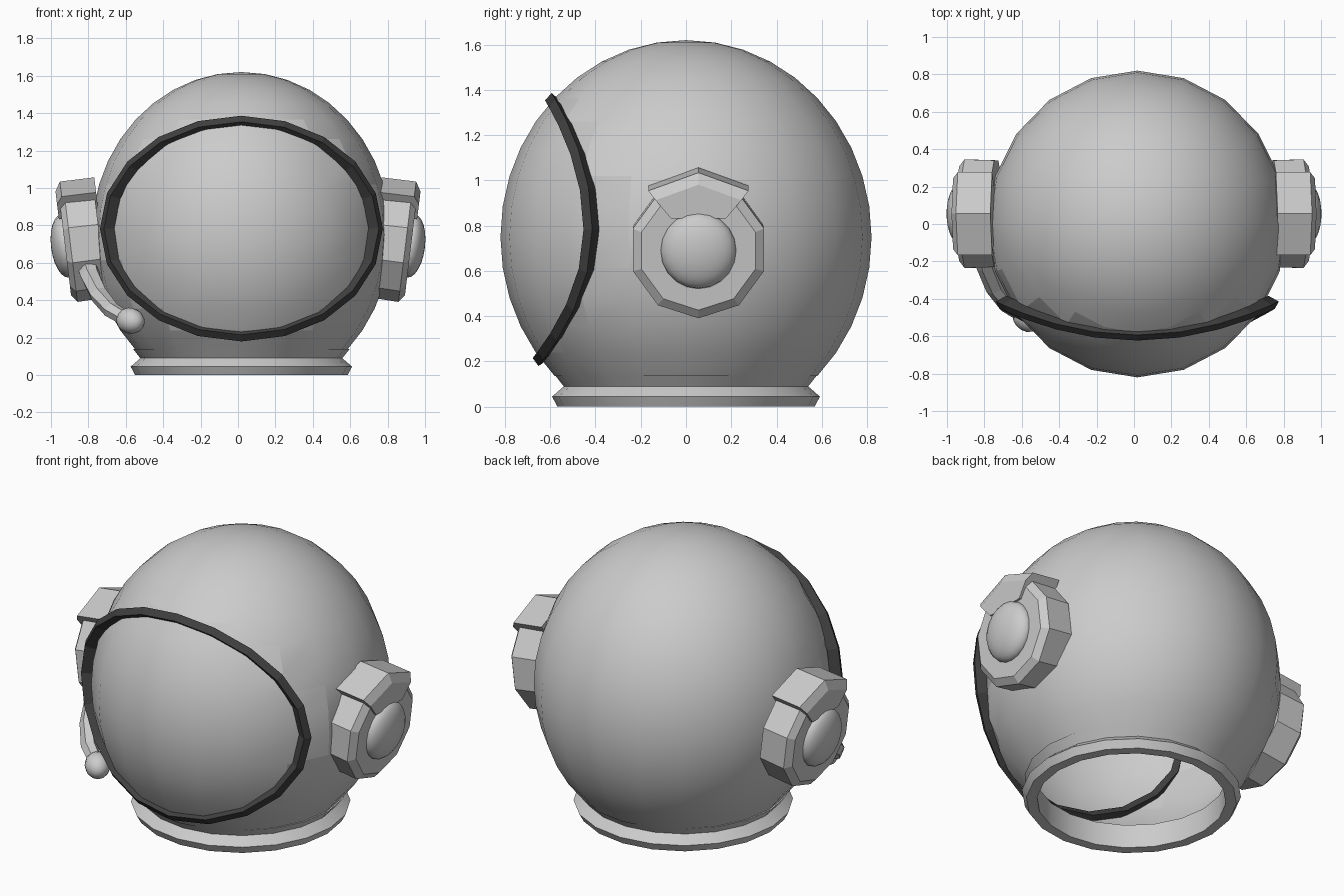
import bpy, bmesh, math
from mathutils import Vector, Matrix

if "Cube" in bpy.data.objects:
    bpy.data.objects.remove(bpy.data.objects["Cube"])

CX = 0.018                                   # body centre line
C, R = Vector((CX, 0, 0.75)), Vector((0.80, 0.82, 0.87))
SEG = 20


def make(name, bm, smooth=None, mat=None):
    bmesh.ops.remove_doubles(bm, verts=bm.verts, dist=1e-4)
    bmesh.ops.recalc_face_normals(bm, faces=bm.faces)
    me = bpy.data.meshes.new(name)
    bm.to_mesh(me)
    bm.free()
    ob = bpy.data.objects.new(name, me)
    bpy.context.collection.objects.link(ob)
    if mat:
        me.materials.append(mat)
    if smooth:
        bpy.ops.object.select_all(action='DESELECT')
        ob.select_set(True)
        bpy.context.view_layer.objects.active = ob
        bpy.ops.object.shade_smooth_by_angle(angle=math.radians(smooth))
    return ob


def loft(bm, rings, cap_start=False, cap_end=False, closed=False):
    """Skin a list of point rings with quads."""
    vs = [[bm.verts.new(p) for p in r] for r in rings]
    n = len(vs[0])
    for a, b in zip(vs, vs[1:] + ([vs[0]] if closed else [])):
        for i in range(n):
            j = (i + 1) % n
            bm.faces.new((a[i], a[j], b[j], b[i]))
    if cap_start:
        bm.faces.new(vs[0])
    if cap_end:
        bm.faces.new(vs[-1])
    return bm


def circle(rx, ry, z, n=SEG, cx=0.0, start=0.0):
    return [(cx + rx * math.cos(start + math.tau * i / n),
             ry * math.sin(start + math.tau * i / n), z) for i in range(n)]


# Helmet shell and visor: one open-bottomed ellipsoid split by the visor outline
def ellipsoid(keep_visor):
    rings = []
    for d in range(-45, 91, 9):
        c, s = math.cos(math.radians(d)), math.sin(math.radians(d))
        rings.append(circle(R.x * c, R.y * c, C.z + R.z * s, cx=CX))
    bm = loft(bmesh.new(), rings)
    bmesh.ops.remove_doubles(bm, verts=bm.verts, dist=1e-4)

    def in_visor(f):
        p = f.calc_center_median()
        return p.y < 0 and ((p.x - CX) / 0.72) ** 2 + ((p.z - 0.783) / 0.575) ** 2 < 1
    drop = [f for f in bm.faces if in_visor(f) != keep_visor]
    bmesh.ops.delete(bm, geom=drop, context='FACES')
    return bm


make("helmet_shell", ellipsoid(False), 60)
make("visor", ellipsoid(True), 60)

# Visor rim: square section swept round the opening
dark = bpy.data.materials.new("dark_grey")
dark.diffuse_color = (0.05, 0.05, 0.05, 1)
dark.use_nodes = True
dark.node_tree.nodes["Principled BSDF"].inputs["Base Color"].default_value = dark.diffuse_color
rings = []
for i in range(SEG):
    t = math.tau * i / SEG
    c, s = math.cos(t), math.sin(t)
    p = Vector((CX + 0.73 * c, -0.425 - (0.17 if s > 0 else 0.225) * s * s, 0.783 + 0.575 * s))
    k = 0.34 if s > 0 else 0.45
    tan = Vector((-0.73 * s, -k * s * c, 0.575 * c)).normalized()
    d = p - C
    n = Vector((d.x / R.x ** 2, d.y / R.y ** 2, d.z / R.z ** 2))
    n = (n - tan * n.dot(tan)).normalized()
    w = n.cross(tan)
    rings.append([p + n * a + w * b for a, b in
                  ((0.018, -0.022), (0.018, 0.022), (-0.045, 0.022), (-0.045, -0.022))])
make("visor_rim", loft(bmesh.new(), rings, closed=True), mat=dark)

# Neck collar
profile = [(0.578, 0.138), (0.54, 0.09), (0.592, 0.045), (0.568, 0), (0.51, 0), (0.51, 0.14)]
make("neck_collar", loft(bmesh.new(), [circle(r, r, z, cx=CX) for r, z in profile], closed=True), 35)

# Ear pieces: local x = front-back, local y = up, local z = outward, tilted slightly down
for side, label in ((1, "right"), (-1, "left")):
    a = math.radians(7)
    out = Vector((side * math.cos(a), 0, -math.sin(a)))
    up = Vector((side * math.sin(a) * side * side, 0, math.cos(a)))
    M = Matrix.Translation((side * 0.925, 0.055, 0.69)) @ Matrix(
        ((0, up.x, out.x), (1, 0, 0), (0, up.z, out.z))).to_4x4()

    # ten-sided disc with bevelled edge
    bm = loft(bmesh.new(), [circle(r, r, z, 10, start=math.pi / 2) for r, z in
                            ((0.30, -0.19), (0.305, -0.03), (0.265, 0))], True, True)
    bm.transform(M)
    make(label + "_ear_disc", bm)

    # raised wedge on top of the disc
    def wedge(r, z):
        pts = [(r, -40), (r, 0), (r, 40), (0.19, 40), (0.19, -40)]
        return [(q * math.sin(math.radians(g)), q * math.cos(math.radians(g)), z) for q, g in pts]
    bm = loft(bmesh.new(), [wedge(0.345, -0.20), wedge(0.345, -0.015), wedge(0.295, 0.015)], True, True)
    bm.transform(M)
    make(label + "_ear_wedge", bm)

    # domed button
    bm = bmesh.new()
    bmesh.ops.create_uvsphere(bm, u_segments=20, v_segments=12, radius=1)
    bm.transform(M @ Matrix.Diagonal((0.167, 0.17, 0.075, 1)))
    make(label + "_ear_button", bm, 60)

# Microphone boom: tapered sweep on the left side
path = [((-0.81, -0.10, 0.62), 0.062), ((-0.79, -0.22, 0.53), 0.055),
        ((-0.745, -0.34, 0.43), 0.05), ((-0.68, -0.43, 0.35), 0.045), ((-0.59, -0.49, 0.295), 0.04)]
rings = []
for i, (p, r) in enumerate(path):
    d = Vector(path[min(i + 1, 4)][0]) - Vector(path[max(i - 1, 0)][0])
    q = d.to_track_quat('Z', 'Y')
    rings.append([Vector(p) + q @ Vector(v) for v in circle(r, r, 0, 6)])
make("microphone_boom", loft(bmesh.new(), rings, True, True))

# Microphone tip
bm = bmesh.new()
bmesh.ops.create_uvsphere(bm, u_segments=12, v_segments=8, radius=1)
q = Vector((0.6, -0.7, -0.2)).to_track_quat('Z', 'Y')
bm.transform(Matrix.Translation((-0.575, -0.5, 0.29)) @ q.to_matrix().to_4x4()
             @ Matrix.Diagonal((0.07, 0.07, 0.085, 1)))
make("microphone", bm, 60)
